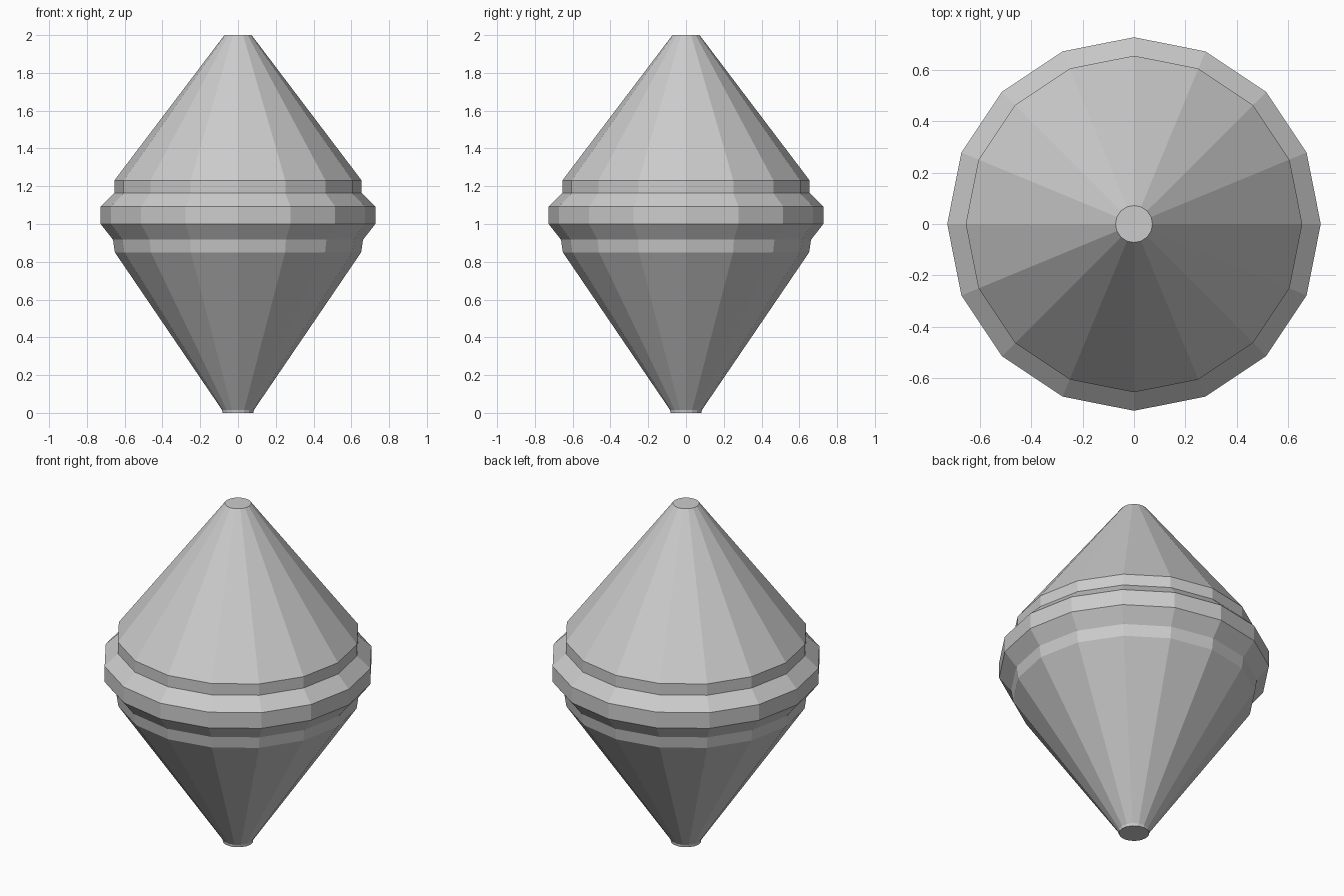
import bpy, bmesh
from math import cos, sin, tau

if "Cube" in bpy.data.objects:
    bpy.data.objects.remove(bpy.data.objects["Cube"])

SIDES = 16


def lathe(name, profile):
    """Revolve (radius, z) points into a closed flat-shaded solid."""
    bm = bmesh.new()
    rings = [[bm.verts.new((r * cos(tau * i / SIDES), r * sin(tau * i / SIDES), z))
              for i in range(SIDES)] for r, z in profile]
    for low, high in zip(rings, rings[1:]):
        for i in range(SIDES):
            j = (i + 1) % SIDES
            bm.faces.new((low[i], low[j], high[j], high[i]))
    bm.faces.new(rings[0][::-1])
    bm.faces.new(rings[-1])
    mesh = bpy.data.meshes.new(name)
    bm.to_mesh(mesh)
    bm.free()
    obj = bpy.data.objects.new(name, mesh)
    bpy.context.collection.objects.link(obj)
    return obj


# Double cone body: tip collar, lower cone, lower band, rim, upper band, upper cone
lathe("double_cone_body", [
    (0.082, 0.0), (0.084, 0.015),
    (0.652, 0.85), (0.662, 0.917),
    (0.727, 1.0), (0.727, 1.093),
    (0.655, 1.163), (0.655, 1.23),
    (0.072, 2.0),
])
